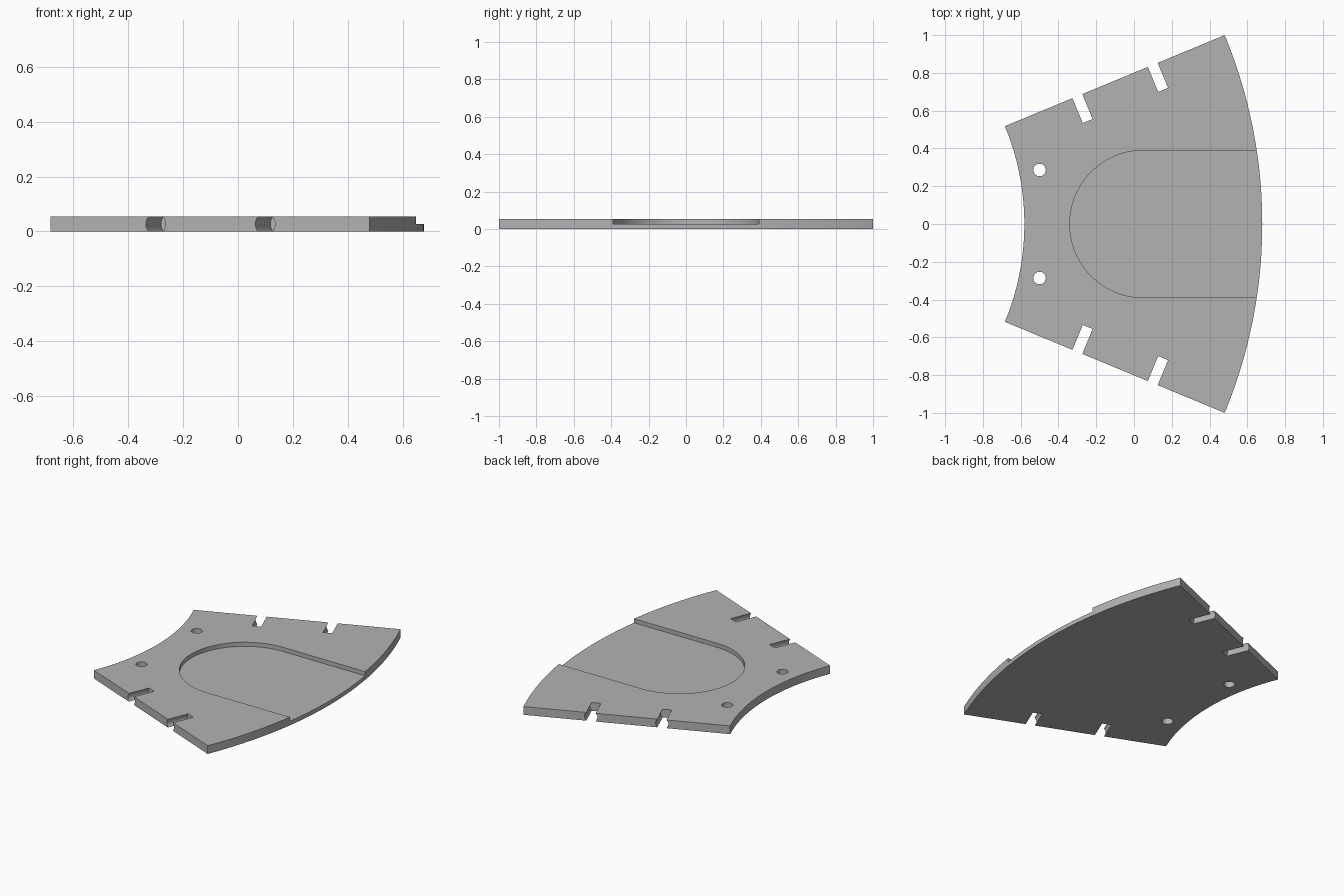
import bpy, bmesh
from math import sin, cos, pi, radians, sqrt
from mathutils import Matrix, Vector

cube = bpy.data.objects.get("Cube")
if cube:
    bpy.data.objects.remove(cube, do_unlink=True)

HALF = radians(22.5)                 # half angle of the ring sector
R_OUT = 1 / sin(HALF)
R_IN = 0.518 / sin(HALF)
CX = 0.679 - R_OUT                   # centre of the ring
THICK = 0.054

grey = bpy.data.materials.new("plain grey")
grey.use_nodes = True
colour = (0.45, 0.45, 0.45, 1)
grey.diffuse_color = colour
grey.node_tree.nodes["Principled BSDF"].inputs["Base Color"].default_value = colour


def arc(cx, r, a0, a1, n):
    return [(cx + r * cos(a0 + (a1 - a0) * i / n), r * sin(a0 + (a1 - a0) * i / n))
            for i in range(n + 1)]


def finish(name, bm):
    bmesh.ops.recalc_face_normals(bm, faces=bm.faces)
    mesh = bpy.data.meshes.new(name)
    bm.to_mesh(mesh)
    bm.free()
    mesh.materials.append(grey)
    obj = bpy.data.objects.new(name, mesh)
    bpy.context.collection.objects.link(obj)
    return obj


def prism(name, outline, z0, z1):
    bm = bmesh.new()
    face = bm.faces.new([bm.verts.new((x, y, z0)) for x, y in outline])
    ext = bmesh.ops.extrude_face_region(bm, geom=[face])["geom"]
    bmesh.ops.translate(bm, vec=(0, 0, z1 - z0),
                        verts=[v for v in ext if isinstance(v, bmesh.types.BMVert)])
    return finish(name, bm)


def cylinder(name, radius, depth, matrix):
    bm = bmesh.new()
    bmesh.ops.create_cone(bm, cap_ends=True, segments=48, radius1=radius,
                          radius2=radius, depth=depth, matrix=matrix)
    return finish(name, bm)


# Ring sector plate
plate = prism("sector_plate",
              arc(CX, R_OUT, -HALF, HALF, 64) + arc(CX, R_IN, HALF, -HALF, 48),
              0, THICK)

# Round-ended pocket, open at the outer rim, half the thickness deep
cutters = [prism("pocket_cutter",
                 arc(0.05, 0.39, pi / 2, 3 * pi / 2, 48) + [(0.9, -0.39), (0.9, 0.39)],
                 THICK / 2, 0.2)]

NOTCH_DEPTH = 0.143
for side in (1, -1):
    # Screw holes near the inner rim
    cutters.append(cylinder("hole_cutter", 0.033, 0.3,
                            Matrix.Translation((-0.5, side * 0.286, 0))))
    # Edge bores, wider than the plate is thick, square to the straight sides
    along = Vector((cos(HALF), side * sin(HALF), 0))
    inward = Vector((sin(HALF), -side * cos(HALF), 0))
    for dist in (1.769, 2.201):
        mid = Vector((CX, 0, THICK / 2)) + along * dist + inward * (NOTCH_DEPTH - 0.15)
        turn = inward.to_track_quat('Z', 'Y').to_matrix().to_4x4()
        cutters.append(cylinder("bore_cutter", 0.039, 0.3,
                                Matrix.Translation(mid) @ turn))

# Cut, then drop the cutters
bpy.context.view_layer.objects.active = plate
for cutter in cutters:
    mod = plate.modifiers.new("cut", 'BOOLEAN')
    mod.operation, mod.solver, mod.object = 'DIFFERENCE', 'EXACT', cutter
    bpy.ops.object.modifier_apply(modifier=mod.name)
    bpy.data.objects.remove(cutter, do_unlink=True)

bpy.ops.object.select_all(action='DESELECT')
plate.select_set(True)
bpy.ops.object.shade_smooth_by_angle(angle=radians(20))
